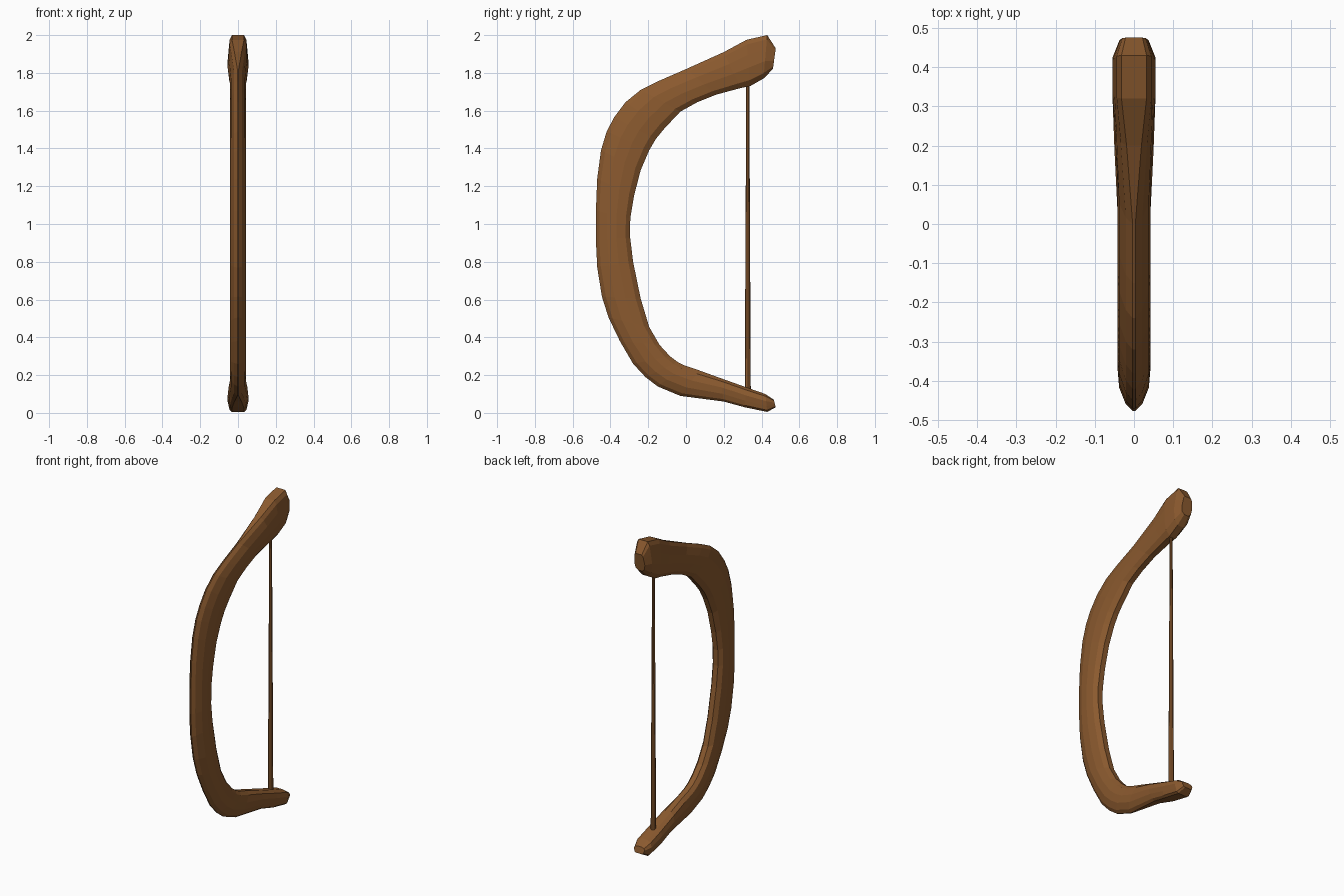
import bpy, bmesh

if "Cube" in bpy.data.objects:
    bpy.data.objects.remove(bpy.data.objects["Cube"])

wood = bpy.data.materials.new("brown wood")
wood.diffuse_color = (0.258, 0.102, 0.028, 1)
wood.use_nodes = True
wood.node_tree.nodes["Principled BSDF"].inputs["Base Color"].default_value = wood.diffuse_color


def finish(bm, name):
    bmesh.ops.recalc_face_normals(bm, faces=bm.faces)
    mesh = bpy.data.meshes.new(name)
    bm.to_mesh(mesh)
    bm.free()
    mesh.materials.append(wood)
    obj = bpy.data.objects.new(name, mesh)
    bpy.context.collection.objects.link(obj)


def loft(name, rings):
    bm = bmesh.new()
    loops = [[bm.verts.new(p) for p in r] for r in rings]
    n = len(loops[0])
    for a, b in zip(loops, loops[1:]):
        for i in range(n):
            j = (i + 1) % n
            bm.faces.new((a[i], a[j], b[j], b[i]))
    bm.faces.new(loops[0])
    bm.faces.new(loops[-1])
    finish(bm, name)


# Bow stave stations from top tip to bottom tip: outer y, z, inner y, z
stations = [
    (.475, 1.93, .46, 1.82), (.43, 2.0, .41, 1.77), (.32, 1.975, .34, 1.73),
    (.20, 1.91, .29, 1.72), (.0, 1.82, .16, 1.685), (-.15, 1.755, .06, 1.645),
    (-.24, 1.71, -.03, 1.595), (-.32, 1.645, -.115, 1.505), (-.38, 1.565, -.16, 1.45),
    (-.42, 1.49, -.195, 1.39), (-.45, 1.39, -.24, 1.285), (-.47, 1.24, -.275, 1.15),
    (-.477, 1.07, -.295, 1.03), (-.477, .915, -.296, .93), (-.47, .77, -.28, .80),
    (-.445, .615, -.24, .605), (-.41, .505, -.195, .455), (-.35, .38, -.14, .36),
    (-.28, .26, -.085, .30), (-.215, .19, -.045, .27), (-.15, .14, -.005, .25),
    (-.03, .09, .07, .225), (.2, .06, .18, .185), (.31, .03, .32, .135),
    (.43, .005, .42, .10), (.475, .03, .465, .07)]

# Half cross-section: width fraction and depth from outer to inner edge
half = [(.08, 0), (.5, .1), (.9, .33), (1, .6), (.85, .87), (.4, 1)]

rings = []
for k, (oy, oz, iy, iz) in enumerate(stations):
    flare = min(max((oy - .02) / .30, 0), 1)
    w = .037 if k in (0, len(stations) - 1) else .042 + .013 * flare
    side = []
    for f, t in half:
        if t == 0:
            f += .5 * flare          # the tips have a broad flat back
        elif t == .1:
            f += .3 * flare
        side.append((f * w, oy + (iy - oy) * t, oz + (iz - oz) * t))
    rings.append(side + [(-x, y, z) for x, y, z in reversed(side)])
loft("bow_stave", rings)

# Bowstring, slightly thicker at the bottom
bm = bmesh.new()
bmesh.ops.create_cone(bm, segments=8, cap_ends=True, radius1=.016, radius2=.008, depth=1.66)
bmesh.ops.translate(bm, vec=(0, .327, .93), verts=bm.verts)
finish(bm, "bowstring")
